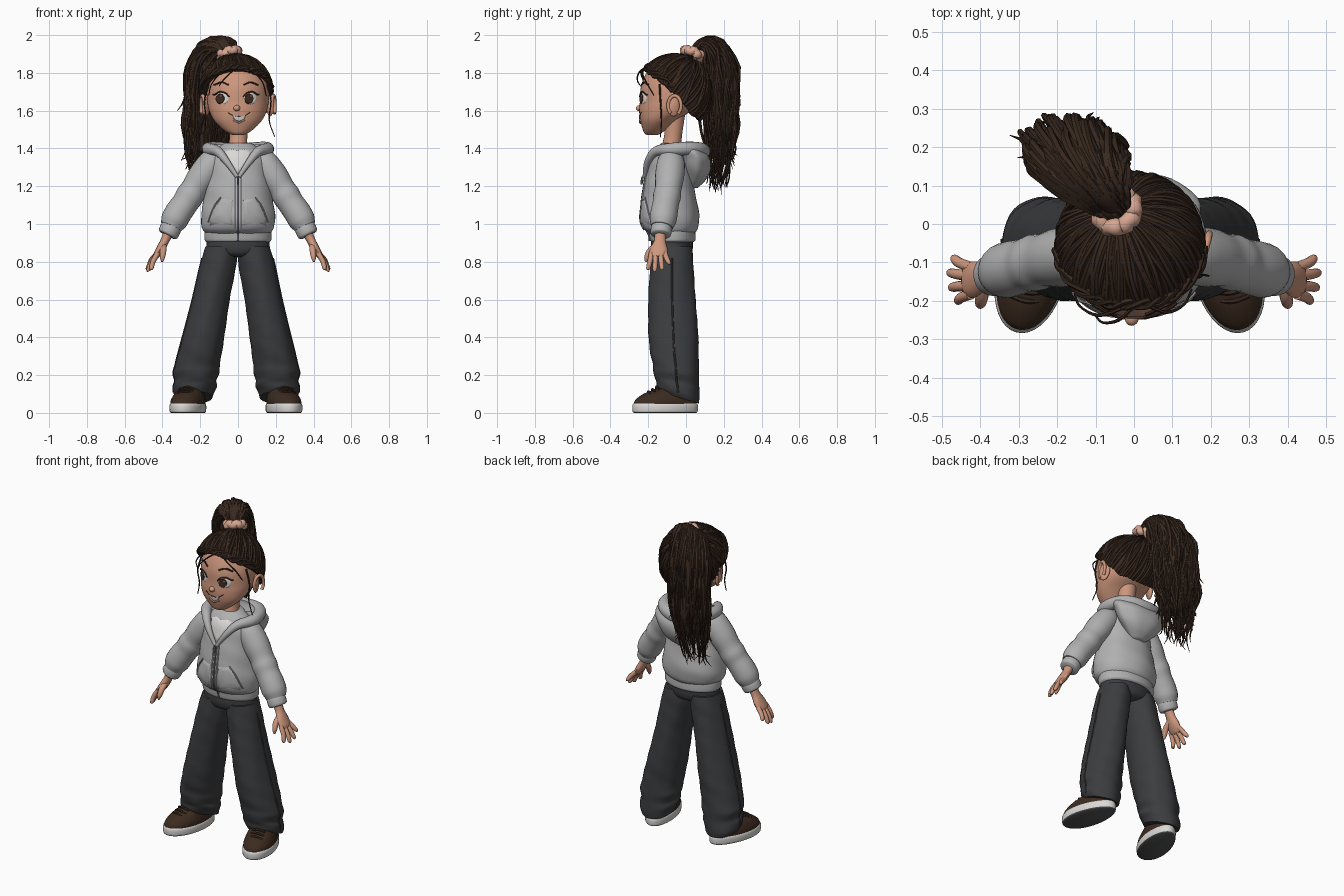
import bpy, bmesh, math, random
from mathutils import Vector, Matrix
from mathutils.bvhtree import BVHTree

random.seed(4)
if "Cube" in bpy.data.objects:
    bpy.data.objects.remove(bpy.data.objects["Cube"])


def material(name, r, g, b):
    m = bpy.data.materials.new(name)
    m.use_nodes = True
    m.diffuse_color = (r, g, b, 1)
    m.node_tree.nodes["Principled BSDF"].inputs["Base Color"].default_value = (r, g, b, 1)
    return m


SKIN = material("warm skin", .62, .31, .205)
PINK = material("scrunchie pink", .68, .38, .28)
HAIR = material("dark brown hair", .041, .022, .0135)
JACKET = material("light grey fleece", .44, .44, .44)
SEAM = material("seam grey", .18, .18, .185)
PANTS = material("charcoal cloth", .045, .046, .049)
SHOE = material("shoe brown", .045, .024, .014)
WHITE = material("off white", .7, .69, .67)
GRIP = material("sole grey", .08, .082, .086)
IRIS = material("iris brown", .05, .023, .013)


def spline(pts, n=6):
    """Smooth curve through tuples of any length."""
    p = [Vector(q) for q in pts]
    p = [2 * p[0] - p[1]] + p + [2 * p[-1] - p[-2]]
    out = []
    for a, b, c, d in zip(p, p[1:], p[2:], p[3:]):
        for k in range(n):
            t = k / n
            out.append((2 * b + (c - a) * t + (2 * a - 5 * b + 4 * c - d) * t ** 2
                        + (3 * b - a - 3 * c + d) * t ** 3) * .5)
    return out + [p[-2]]


def finish(name, bm, *mats):
    bmesh.ops.recalc_face_normals(bm, faces=bm.faces)
    mesh = bpy.data.meshes.new(name)
    bm.to_mesh(mesh)
    bm.free()
    for m in mats:
        mesh.materials.append(m)
    mesh.shade_smooth()
    mesh.set_sharp_from_angle(angle=math.radians(50))
    ob = bpy.data.objects.new(name, mesh)
    bpy.context.collection.objects.link(ob)
    return ob


def bridge(bm, rings, caps=True):
    vs = [[bm.verts.new(p) for p in ring] for ring in rings]
    for lo, hi in zip(vs, vs[1:]):
        for i in range(len(lo)):
            bm.faces.new((lo[i - 1], lo[i], hi[i], hi[i - 1]))
    if caps:
        bm.faces.new(vs[0])
        bm.faces.new(vs[-1])


def loft(name, rings, *mats, seg=40, n=5, wob=0, turn=0, taper=0, tilt=0):
    """Horizontal elliptical rings given as (x, y, z, rx, ry); tilt lifts the front of low rings."""
    bm, out = bmesh.new(), []
    pivot, rot = Vector((rings[0][0], rings[0][1], 0)), Matrix.Rotation(turn, 3, 'Z')
    for x, y, z, rx, ry in spline(rings, n):
        ring = []
        for i in range(seg):
            a = math.tau * i / seg
            k = 1 + wob * math.sin(5 * a + 23 * z) * math.sin(2 * a - 31 * z)
            lift = tilt * math.sin(a) * max(0, 1 - z / .3)
            p = Vector((x + rx * k * math.cos(a) * (1 - taper * math.sin(a)), y + ry * k * math.sin(a), z - lift))
            ring.append(rot @ (p - pivot) + pivot)
        out.append(ring)
    bridge(bm, out)
    return finish(name, bm, *mats)


def tubes(name, paths, mat, sides=6, n=4):
    """Swept tubes, points given as (x, y, z, radius[, second radius])."""
    bm = bmesh.new()
    for path in paths:
        pts = spline(path, n)
        pos = [Vector(p[:3]) for p in pts]
        side, rings = Vector((0, 1, .01)), []
        for i, c in enumerate(pos):
            tan = (pos[min(i + 1, len(pos) - 1)] - pos[max(i - 1, 0)]).normalized()
            s = side - tan * side.dot(tan)
            side = s.normalized() if s.length > .05 else tan.orthogonal().normalized()
            nor = tan.cross(side)
            ra, rb = abs(pts[i][3]), abs(pts[i][-1])
            rings.append([c + side * ra * math.cos(math.tau * k / sides)
                          + nor * rb * math.sin(math.tau * k / sides) for k in range(sides)])
        bridge(bm, rings)
    return finish(name, bm, mat)


def ball(name, loc, scale, mat, rot=(0, 0, 0)):
    bm = bmesh.new()
    bmesh.ops.create_uvsphere(bm, u_segments=24, v_segments=16, radius=1)
    ob = finish(name, bm, mat)
    ob.location, ob.scale, ob.rotation_euler = loc, scale, rot


def surface(ob):
    return BVHTree.FromPolygons([v.co for v in ob.data.vertices], [p.vertices for p in ob.data.polygons])


def onto(tree, x, z, off):
    hit, nor, _, _ = tree.ray_cast(Vector((x, -1, z)), Vector((0, 1, 0)))
    if hit is None:
        hit, nor, _, _ = tree.find_nearest(Vector((x, -.2, z)))
    return hit + nor * (off if nor.y < 0 else -off)


def decal(name, tree, outline, mat, off=.004, rings=6):
    """Thin patch laid on the front of a surface."""
    bm = bmesh.new()
    mid = sum((Vector(p) for p in outline), Vector((0, 0))) / len(outline)
    grid = [[onto(tree, *(mid + (Vector(p) - mid) * k / rings), off if k < rings else -.002) for p in outline]
            for k in range(1, rings + 1)]
    bridge(bm, grid, False)
    bm.verts.ensure_lookup_table()
    bm.faces.new(bm.verts[:len(outline)])
    finish(name, bm, mat)


def line(name, tree, pts, r, mat, off=.002):
    tubes(name, [[(*onto(tree, x, z, off), r) for x, z in spline(pts, 5)]], mat, n=2)


def oval(x, z, rx, rz):
    return [(x + rx * math.cos(a), z + rz * math.sin(a)) for a in (math.tau * i / 24 for i in range(24))]


# Jacket body, hem and hood
torso = loft("jacket_body", [(0, -.075, .95, .17, .12), (0, -.083, .98, .19, .145), (0, -.086, 1.04, .196, .156),
             (0, -.088, 1.12, .185, .145), (0, -.09, 1.2, .172, .132), (0, -.085, 1.28, .16, .12),
             (0, -.08, 1.35, .15, .108), (0, -.075, 1.4, .11, .085), (0, -.07, 1.43, .07, .06)], JACKET, wob=.015)
loft("jacket_hem", [(0, -.07, .905, .168, .112), (0, -.07, .915, .176, .12), (0, -.072, .94, .178, .122),
     (0, -.074, .962, .177, .122)], JACKET, seg=64)
loft("hood", [(0, .035, 1.19, .04, .025), (0, .048, 1.23, .09, .055), (0, .054, 1.28, .135, .075),
     (0, .05, 1.34, .168, .08), (0, .024, 1.39, .168, .08), (0, .01, 1.42, .13, .07)], JACKET, wob=.03)
half = [(.005, -.22, 1.25, .01), (.06, -.203, 1.33, .018), (.108, -.158, 1.385, .026), (.155, -.08, 1.395, .034),
        (.142, .01, 1.4, .036), (.085, .07, 1.395, .038), (0, .09, 1.385, .04)]
tubes("hood_collar", [half + [(-x, y, z, r) for x, y, z, r in half[-2::-1]]], JACKET, sides=14)
tree = surface(torso)
decal("undershirt", tree, [(0, 1.262), (.035, 1.3), (.068, 1.35), (.078, 1.385), (.04, 1.4), (0, 1.393),
                           (-.04, 1.4), (-.078, 1.385), (-.068, 1.35), (-.035, 1.3)], WHITE, .007)
line("zipper", tree, [(0, .97), (0, 1.1), (0, 1.26)], .005, SEAM)
tubes("zipper_end", [[(0, -.193, .91, .005), (0, -.196, .94, .005), (0, -.215, .975, .005)]], SEAM)
tubes("zipper_pull", [[(0, -.23, 1.25, .006), (0, -.233, 1.23, .007), (0, -.235, 1.21, .005)]], SEAM)

# Trousers seat
loft("trouser_seat", [(0, -.075, .825, .05, .075), (0, -.075, .84, .13, .1), (0, -.075, .865, .165, .11),
     (0, -.075, .895, .167, .111), (0, -.072, .93, .165, .108)], PANTS)

for s, tag in ((1, "left"), (-1, "right")):
    # Pockets and placket seams
    pocket = [(s * .02, .99), (s * .025, 1.13), (s * .09, 1.14), (s * .125, 1.09), (s * .155, 1.02), (s * .15, .99)]
    decal(tag + "_pocket", tree, pocket, JACKET, .008)
    line(tag + "_pocket_seam", tree, [(s * .09, 1.14), (s * .125, 1.09), (s * .155, 1.01)], .004, JACKET, .006)
    line(tag + "_placket", tree, [(s * .016, .98), (s * .016, 1.1), (s * .016, 1.25)], .005, JACKET)

    # Sleeve with elbow folds, and cuff
    tubes(tag + "_sleeve", [[(s * x, y, z, r) for x, y, z, r in (
        (.09, -.08, 1.365, .05), (.135, -.08, 1.325, .073), (.19, -.087, 1.25, .077), (.23, -.094, 1.19, .07),
        (.255, -.1, 1.15, .074), (.28, -.107, 1.11, .07), (.312, -.115, 1.065, .072), (.338, -.122, 1.02, .071),
        (.355, -.128, .985, .058))]], JACKET, sides=24)
    tubes(tag + "_cuff", [[(s * x, y, z, r) for x, y, z, r in (
        (.35, -.127, .99, .053), (.358, -.13, .973, .056), (.37, -.134, .948, .054), (.374, -.135, .94, .044))]],
        JACKET, sides=24)

    # Hand: palm, four fingers, thumb
    hand = [[(.37, -.135, .95, .03, .026), (.388, -.138, .91, .031, .023), (.41, -.143, .87, .046, .022),
             (.432, -.147, .835, .046, .018), (.44, -.148, .823, .034, .012)]]
    for y0, x1, y1, z1 in ((-.112, .468, -.09, .785), (-.135, .478, -.127, .757),
                           (-.16, .474, -.165, .748), (-.183, .458, -.2, .757)):
        mx, my, mz = (.425 + x1) / 2 + .008, (y0 + y1) / 2, (.845 + z1) / 2
        hand.append([(.425, y0, .845, .014), (mx, my, mz, .0135), (x1, y1, z1 + .008, .011), (x1, y1, z1, .004)])
    hand.append([(.395, -.15, .89, .017), (.396, -.188, .86, .017), (.4, -.207, .825, .014), (.402, -.213, .8, .005)])
    tubes(tag + "_hand", [[(s * p[0], *p[1:]) for p in f] for f in hand], SKIN, sides=12)

    # Wide trouser leg with gathered hem; the right stance is a little wider
    leg = [(.213, -.038, .082, .098, .106), (.215, -.042, .108, .108, .113), (.208, -.045, .14, .116, .114),
           (.206, -.05, .17, .11, .118), (.204, -.052, .21, .122, .122), (.199, -.055, .25, .118, .122),
           (.186, -.062, .32, .115, .128), (.167, -.067, .42, .109, .132), (.134, -.073, .6, .099, .125),
           (.107, -.075, .74, .097, .117), (.093, -.075, .82, .093, .112), (.086, -.075, .88, .083, .105)]
    leg = [(s * x - (s < 0) * .022 * (1 - z), y, z, rx, ry) for x, y, z, rx, ry in leg]
    loft(tag + "_trouser_leg", leg, PANTS, wob=.02, tilt=.045)
    tubes(tag + "_side_seam", [[(x + s * rx, y, z, .005) for x, y, z, rx, ry in leg[1:-1]]], PANTS)

    # Shoe: sole with dark grip, upper, laces
    fx = .24 if s > 0 else .262
    sole = loft(tag + "_sole", [(s * fx, -.11, z, w, w + .088) for z, w in
                ((0, .081), (.006, .088), (.025, .09), (.042, .089), (.05, .084))],
                WHITE, GRIP, n=2, turn=s * .25, taper=.1)
    for f in sole.data.polygons:
        f.material_index = int(f.normal.z < -.5)
    loft(tag + "_shoe", [(s * fx, -.11, .045, .086, .172), (s * (fx - .001), -.107, .07, .084, .163),
         (s * (fx - .003), -.09, .1, .074, .138), (s * (fx - .007), -.065, .125, .062, .1),
         (s * (fx - .01), -.045, .15, .05, .07)], SHOE, turn=s * .25, taper=.1)
    tubes(tag + "_laces", [[(s * (fx + dx - .04), y, z - .012, .006), (s * (fx + dx), y, z, .007),
                            (s * (fx + dx + .04), y + .014, z - .012, .006)]
          for dx, y, z in ((.02, -.2, .113), (.015, -.178, .125), (.009, -.157, .138))], SHOE)

    # Ear with rim
    ball(tag + "_ear", (s * .168, -.06, 1.625), (.016, .034, .056), SKIN, (-.15, 0, s * .35))
    rim = [(s * (.178 + .018 * (1 - math.cos(a)) / 2), -.06 - .034 * math.cos(a), 1.627 + .052 * math.sin(a), .0095)
           for a in (i * .5 - .9 for i in range(11))]
    tubes(tag + "_ear_rim", [rim], SKIN, sides=10)

# Head and neck
tubes("neck", [[(0, -.08, 1.37, .06), (0, -.075, 1.42, .05), (.003, -.067, 1.48, .047), (.003, -.06, 1.58, .055)]], SKIN, sides=24)
head = loft("head", [(0, -.18, 1.47, .025, .025), (0, -.175, 1.481, .052, .045), (0, -.164, 1.507, .088, .067),
            (0, -.145, 1.55, .128, .098), (0, -.11, 1.6, .153, .138), (0, -.088, 1.65, .162, .156),
            (0, -.073, 1.72, .165, .167), (0, -.064, 1.78, .152, .156), (0, -.062, 1.825, .122, .13),
            (0, -.06, 1.855, .08, .084), (0, -.06, 1.868, .04, .04)], SKIN, seg=64)
tree = surface(head)
ball("nose", (-.006, -.245, 1.613), (.018, .02, .016), SKIN)
decal("teeth", tree, [(-.034, 1.579), (-.018, 1.57), (.005, 1.568), (.028, 1.57), (.046, 1.58),
                      (.034, 1.554), (.005, 1.542), (-.022, 1.553)], WHITE)
line("lower_lip", tree, [(-.026, 1.549), (.005, 1.536), (.036, 1.55)], .006, SKIN)
line("smile", tree, [(-.052, 1.588), (-.02, 1.571), (.005, 1.569), (.032, 1.571), (.064, 1.592)], .002, IRIS)
for s, tag in ((1, "left"), (-1, "right")):
    ex = -.01 + s * .075
    decal(tag + "_eye", tree, oval(ex, 1.665, .037, .033), WHITE, .004)
    decal(tag + "_iris", tree, oval(ex - .008, 1.664, .026, .03), IRIS, .006)
    decal(tag + "_glint", tree, oval(ex, 1.677, .006, .006), WHITE, .008, 2)
    line(tag + "_lashes", tree, [(ex - s * .038, 1.673), (ex - s * .02, 1.693), (ex + s * .01, 1.699),
                                 (ex + s * .035, 1.685), (ex + s * .044, 1.685)], .004, HAIR, .004)
    line(tag + "_brow", tree, [(ex - s * .035, 1.737), (ex, 1.75), (ex + s * .04, 1.736)], .005, HAIR)

# Hair swept from the hairline to the tie
C, R, TIE = Vector((-.01, -.06, 1.71)), (.19, .193, .186), Vector((-.16, .5, .85)).normalized()
HAIRLINE = [.115, .095, .06, -.02, -.13, -.155, -.16]


def swept(phi, t, k):
    """Point on the scalp; phi runs round from the front, t from hairline to tie."""
    u = abs((phi + math.pi) % math.tau - math.pi) / math.pi * 6
    i = min(int(u), 5)
    h = (HAIRLINE[i] + (HAIRLINE[i + 1] - HAIRLINE[i]) * (u - i)) / R[2]
    w = math.sqrt(1 - h * h)
    d = Vector((math.sin(phi) * w, -math.cos(phi) * w, h)).slerp(TIE, t)
    full = k * (1 + .4 * min(0, d.z) ** 2)
    return C + Vector((d.x * R[0] * full, d.y * R[1] * full, d.z * R[2] * k))


bm = bmesh.new()
bridge(bm, [[swept(math.tau * i / 72, t / 16, .975) for i in range(72)] for t in range(16)])
finish("hair_cap", bm, HAIR)
locks = []
for i in range(120):
    phi, lift = math.tau * i / 120 + random.uniform(-.03, .03), random.uniform(.97, 1.005)
    locks.append([(*swept(phi + .05 * math.sin(5 * t + i), t, lift + .02 * t), .011 - .006 * t)
                  for t in (0, .15, .35, .55, .75, .95)])
tubes("swept_locks", locks, HAIR, n=3)
# Twisted roll along the front hairline
tubes("hairline_twist", [[(*swept(-1.5 + j * .2, .05 + .05 * math.sin(j * 1.6 + i * 2.1),
                                  1.015 + .022 * math.cos(j * 1.6 + i * 2.1)), .009) for j in range(16)]
                         for i in range(3)], HAIR)
tubes("loose_wisps", [[(*p, .0055 - .001 * i) for i, p in enumerate(w)] for w in (
    ((.155, -.14, 1.74), (.175, -.135, 1.65), (.165, -.13, 1.55), (.195, -.135, 1.46)),
    ((-.155, -.14, 1.74), (-.178, -.145, 1.65), (-.17, -.14, 1.57), (-.175, -.15, 1.5)),
    ((-.02, -.215, 1.83), (-.09, -.238, 1.8), (-.14, -.215, 1.74), (-.155, -.18, 1.68)),
    ((0, -.215, 1.83), (-.04, -.25, 1.8), (-.08, -.257, 1.76), (-.1, -.24, 1.73)),
    ((.03, -.21, 1.83), (.085, -.23, 1.8), (.13, -.21, 1.75), (.15, -.17, 1.68)))], HAIR)

# Scrunchie
axis = Vector((-.3, .35, .9)).normalized()
e1 = axis.orthogonal().normalized()
e2 = axis.cross(e1)
ring = [Vector((-.045, .035, 1.9)) + .048 * (e1 * math.cos(a) + e2 * math.sin(a)) + axis * .008 * math.sin(7 * a)
        for a in (math.tau * i / 24 for i in range(25))]
tubes("scrunchie", [[(*p, .02 + .005 * (i % 2)) for i, p in enumerate(ring)]], PINK, sides=10, n=2)

# Ponytail: core and loose wavy locks, stations as (x, y, z, spread x, spread y)
tail = [(-.045, .035, 1.89, .03, .03), (-.075, .065, 1.945, .05, .035), (-.115, .125, 1.94, .09, .06),
        (-.145, .17, 1.83, .115, .085), (-.155, .182, 1.68, .12, .088), (-.16, .185, 1.52, .12, .085),
        (-.165, .18, 1.38, .1, .07), (-.17, .17, 1.25, .07, .045)]
tubes("ponytail_core", [[(x, y, z, sy * .7, sx * .65) for x, y, z, sx, sy in tail[:-1]]], HAIR, sides=20)
locks = []
for i in range(170):
    a, r, end = random.uniform(0, math.tau), random.uniform(.4, 1.1) ** .5, random.choice((5, 6, 7, 7, 8))
    amp, phase, path = random.uniform(.006, .026), random.uniform(0, math.tau), []
    for j, (x, y, z, sx, sy) in enumerate(tail[:end]):
        wave, bend = min(j / 3, 1) * amp * math.sin(j * 1.7 + phase), min(j / 3, 1) * amp * math.cos(j * 2 + phase)
        up = .03 * math.sin(a) * (j in (1, 2))
        path.append((x + sx * r * math.cos(a) + wave, y + sy * r * math.sin(a) + bend, z + up
                     + random.uniform(-.03, .03) * (j > 3), (.0065 if j == 0 else .0125) * (1 - (j / end) ** 3)))
    x, y, z, _ = path[-1]
    path.append((x + random.uniform(-.04, .03), y + random.uniform(-.02, .02), z - random.uniform(.02, .07), .001))
    locks.append(path)
tubes("ponytail_locks", locks, HAIR, n=3)
